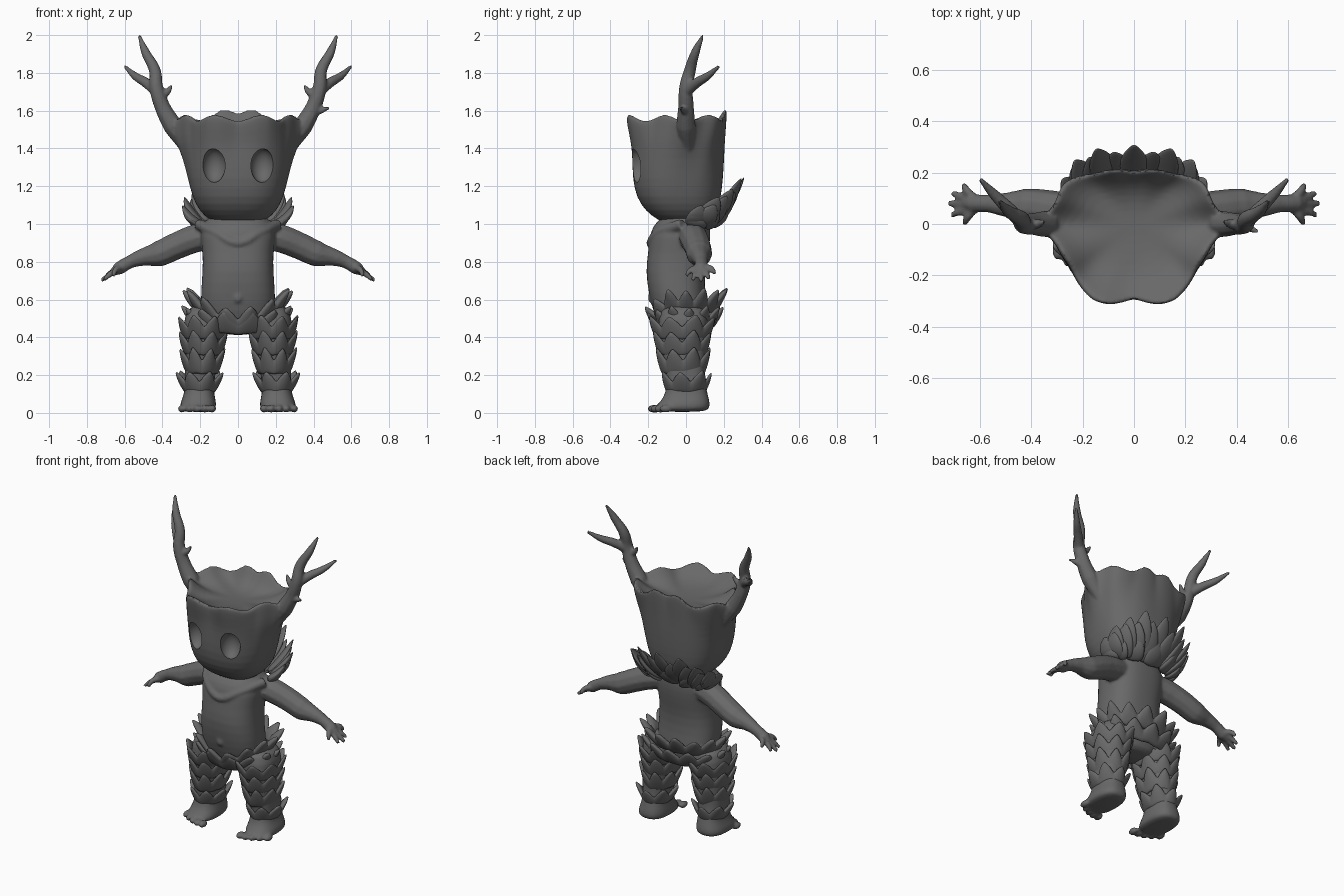
import bpy, bmesh
from math import sin, cos, pi, atan2, hypot
from mathutils import Vector

cube = bpy.data.objects.get("Cube")
if cube:
    bpy.data.objects.remove(cube)

mat = bpy.data.materials.new("charcoal_grey")
mat.use_nodes = True
GREY = (0.14, 0.14, 0.14, 1)
mat.diffuse_color = GREY
mat.node_tree.nodes["Principled BSDF"].inputs["Base Color"].default_value = GREY


def add_object(name, data):
    ob = bpy.data.objects.new(name, data)
    bpy.context.collection.objects.link(ob)
    return ob


def bake(ob):
    """Replace an object by its evaluated mesh."""
    dg = bpy.context.evaluated_depsgraph_get()
    me = bpy.data.meshes.new_from_object(ob.evaluated_get(dg))
    name = ob.name
    bpy.data.objects.remove(ob)
    me.materials.clear()
    me.materials.append(mat)
    me.shade_smooth()
    return add_object(name, me)


def loft(name, rings, levels=0, closed=False):
    """Skin closed rings of points, capping the ends or joining them."""
    bm = bmesh.new()
    rows = [[bm.verts.new(p) for p in ring] for ring in rings]
    n = len(rows[0])
    for a, b in zip(rows, rows[1:] + (rows[:1] if closed else [])):
        for i in range(n):
            bm.faces.new((a[i], a[(i + 1) % n], b[(i + 1) % n], b[i]))
    if not closed:
        bm.faces.new(rows[0])
        bm.faces.new(rows[-1])
    bmesh.ops.recalc_face_normals(bm, faces=bm.faces)
    me = bpy.data.meshes.new(name)
    bm.to_mesh(me)
    bm.free()
    ob = add_object(name, me)
    if levels:
        ob.modifiers.new("Smooth", 'SUBSURF').levels = levels
    return bake(ob)


def tube(name, points):
    """Tapered round limb through (x, y, z, radius) points."""
    cu = bpy.data.curves.new(name, 'CURVE')
    cu.dimensions = '3D'
    cu.bevel_depth, cu.bevel_resolution, cu.resolution_u = 1, 3, 8
    cu.use_fill_caps = True
    sp = cu.splines.new('BEZIER')
    sp.bezier_points.add(len(points) - 1)
    for bp, (x, y, z, r) in zip(sp.bezier_points, points):
        bp.co, bp.radius = (x, y, z), r
        bp.handle_left_type = bp.handle_right_type = 'AUTO'
    return bake(add_object(name, cu))


def ball(name, loc, size):
    bm = bmesh.new()
    bmesh.ops.create_uvsphere(bm, u_segments=32, v_segments=20, radius=1)
    for v in bm.verts:
        v.co = Vector(a * b + c for a, b, c in zip(v.co, size, loc))
    me = bpy.data.meshes.new(name)
    bm.to_mesh(me)
    bm.free()
    return bake(add_object(name, me))


def fuse(name, parts, voxel, repeat):
    """Blend overlapping parts into one sculpted skin."""
    bpy.ops.object.select_all(action='DESELECT')
    for p in parts:
        p.select_set(True)
    bpy.context.view_layer.objects.active = parts[0]
    bpy.ops.object.join()
    ob = parts[0]
    ob.name = name
    rm = ob.modifiers.new("Fuse", 'REMESH')
    rm.mode, rm.voxel_size = 'VOXEL', voxel
    sm = ob.modifiers.new("Relax", 'SMOOTH')
    sm.factor, sm.iterations = 0.5, repeat
    return bake(ob)


def oval(t, cx, hw, yf, yb, e):
    """Point on a rounded-box outline; t = 0 faces the front."""
    s, c = sin(t), -cos(t)
    sq = lambda v: abs(v) ** e * (1 if v > 0 else -1)
    return cx + hw * sq(s), (yf + yb) / 2 + (yb - yf) / 2 * sq(c)


def column(name, cx, sections, n=32, e=0.8):
    return loft(name, [[(*oval(2 * pi * i / n, cx + dx, hw, yf, yb, e), z) for i in range(n)]
                       for z, dx, hw, yf, yb in sections], 1)


# Head: rounded jaw that opens into an angular, wavy-rimmed shallow bowl
RIM = [(0, -.293), (.1, -.32), (.165, -.3), (.25, -.165), (.31, -.07), (.38, 0),
       (.31, .08), (.28, .165), (.15, .2), (0, .208)]
POLAR = [(atan2(x, -y), hypot(x, y)) for x, y in RIM]


def rim_point(t):
    a = min(t, 2 * pi - t)
    for (a0, r0), (a1, r1) in zip(POLAR, POLAR[1:]):
        if a <= a1 + 1e-6:
            r = r0 + (r1 - r0) * (a - a0) / (a1 - a0)
            return r * sin(t), -r * cos(t)


def head_ring(z, hw, yf, yb, mix, wave, scale=1, n=64):
    ring = []
    for i in range(n):
        t = 2 * pi * i / n
        p, q = Vector(oval(t, 0, hw, yf, yb, .8)), Vector(rim_point(t))
        x, y = p.lerp(q, mix) * scale
        dz = -.018 * cos(8 * t) + .045 * max(0, -cos(t)) ** 6
        ring.append((x, y, z + wave * dz))
    return ring


TOP = (.29, -.275, .2)
head = loft("head_shell", [
    head_ring(.99, .08, -.07, .08, 0, 0), head_ring(1.02, .15, -.15, .13, 0, 0),
    head_ring(1.07, .205, -.215, .165, 0, 0), head_ring(1.14, .24, -.262, .185, 0, 0),
    head_ring(1.24, .26, -.282, .195, .05, 0), head_ring(1.35, .272, -.28, .2, .2, 0),
    head_ring(1.43, *TOP, .45, .1), head_ring(1.5, *TOP, .8, .5),
    head_ring(1.56, *TOP, 1, 1), head_ring(1.567, *TOP, 1, 1, .95),
    head_ring(1.535, *TOP, 1, .7, .83), head_ring(1.505, *TOP, 1, .3, .65),
    head_ring(1.49, *TOP, .8, 0, .4), head_ring(1.485, *TOP, .5, 0, .1)], 1)

# Antlers: one beam with tines on each side
parts = [head]
for s in (1, -1):
    tines = [
        [(.27, .01, 1.4, .035), (.345, 0, 1.52, .052), (.4, 0, 1.62, .042), (.432, 0, 1.72, .037),
         (.44, .02, 1.81, .032), (.49, .05, 1.91, .024), (.524, .09, 2.0, .008)],
        [(.43, 0, 1.7, .03), (.49, .06, 1.75, .027), (.54, .11, 1.78, .022), (.6, .175, 1.835, .009)],
        [(.42, 0, 1.68, .026), (.38, 0, 1.695, .02), (.35, .01, 1.735, .008)]]
    if s > 0:
        tines.append([(.38, 0, 1.59, .03), (.43, -.01, 1.6, .02), (.485, -.03, 1.615, .007)])
    parts += [tube("tine", [(s * x, y, z, r) for x, y, z, r in pts]) for pts in tines]
head = fuse("head_with_antlers", parts, .008, 2)

# Eye sockets
for s in (1, -1):
    cutter = ball("eye_cutter", (s * .128, -.265, 1.31), (.062, .065, .09))
    cutter.hide_render = True
    cut = head.modifiers.new("Socket", 'BOOLEAN')
    cut.operation, cut.object = 'DIFFERENCE', cutter
    head = bake(head)
    bpy.data.objects.remove(cutter)
bpy.ops.object.select_all(action='DESELECT')
head.select_set(True)
bpy.context.view_layer.objects.active = head
bpy.ops.object.shade_smooth_by_angle(angle=.7)

# Torso, arms, hands, legs and feet blended as one skin
parts = [column("torso", 0, [
    (.41, 0, .1, -.11, .08), (.46, 0, .16, -.14, .1), (.54, 0, .195, -.175, .115),
    (.63, 0, .198, -.197, .1), (.75, 0, .187, -.215, .1), (.85, 0, .187, -.2, .12),
    (.93, 0, .2, -.195, .13), (.99, 0, .195, -.175, .13), (1.03, 0, .16, -.135, .12),
    (1.07, 0, .1, -.08, .08)])]
parts.append(tube("collar_fold", [(.21, -.02, 1.0, .03), (.11, -.15, .95, .025), (0, -.185, .9, .025),
                                  (-.11, -.15, .95, .025), (-.21, -.02, 1.0, .03)]))
parts.append(ball("navel", (0, -.19, .61), (.022, .01, .028)))
TIPS = [(.66, 0, .725), (.71, .035, .705), (.725, .08, .7), (.71, .12, .71), (.665, .155, .735)]
for s in (1, -1):
    parts.append(tube("arm", [(s * x, y, z, r) for x, y, z, r in (
        (.12, .03, .945, .07), (.22, .04, .925, .077), (.33, .06, .882, .073), (.42, .07, .842, .07),
        (.5, .075, .825, .048), (.57, .08, .8, .035), (.63, .08, .765, .036), (.66, .08, .745, .022))]))
    for x, y, z in TIPS:
        parts.append(tube("finger", [(s * .625, .06 + y * .25, .768, .02),
                                     (s * (x + .64) / 2, y * .7 + .024, z + .03, .016), (s * x, y, z, .011)]))
    parts.append(column("leg", s * .205, [
        (.004, .007 * s, .075, -.14, .1), (.025, .007 * s, .097, -.17, .128), (.06, .005 * s, .094, -.135, .125),
        (.1, 0, .079, -.11, .115), (.16, 0, .076, -.1, .1), (.25, -.01 * s, .085, -.12, .1),
        (.38, -.02 * s, .1, -.145, .11), (.5, -.035 * s, .12, -.15, .12), (.58, -.05 * s, .1, -.12, .1)]))
    for i in range(5):
        parts.append(ball("toe", (s * (.137 + .04 * i), -.17 + .004 * i * i, .022), (.021, .034, .021)))
body = fuse("body", parts, .009, 3)


# Scale skirts: flared bands with a row of upward pointing tips
def scale_band(name, cx, cy, base, tip, zb, zt, count, drop=0, per=8):
    n, h = count * per, zt - zb

    def ring(v, inner=False):
        pts = []
        for i in range(n):
            t = 2 * pi * i / n
            u = (i % per) / per
            f = (1 - abs(2 * u - 1)) ** .8
            k = 1 + .12 * sin(3.7 * (i // per))
            flare = (.35 + .65 * f * k) * v ** 1.5 + .3 * sin(pi * v) * (.6 + .4 * f)
            if inner:
                flare = flare * .6 - .35
            rx, ry = (b + (e - b) * flare for b, e in zip(base, tip))
            z = zb + h * v * (.5 + .5 * f * k) - drop * max(0, cos(t)) ** 3
            pts.append((cx + rx * sin(t), cy - ry * cos(t), z))
        return pts
    return loft(name, [ring(v) for v in (0, .25, .5, .75, 1)] + [ring(.7, True), ring(.1, True)], 1, True)


scale_band("hip_scales", 0, 0, (.215, .15), (.31, .235), .52, .675, 14, .1)
scale_band("rear_hip_scales", 0, -.005, (.225, .145), (.31, .215), .44, .58, 13, .03)
for s, side in ((1, "left"), (-1, "right")):
    scale_band(side + "_thigh_scales", s * .178, -.02, (.11, .135), (.155, .195), .385, .53, 8)
    scale_band(side + "_knee_scales", s * .185, -.02, (.095, .122), (.145, .17), .3, .45, 8)
    scale_band(side + "_shin_scales", s * .19, -.015, (.08, .11), (.137, .16), .2, .36, 8)
    scale_band(side + "_ankle_scales", s * .203, 0, (.075, .1), (.14, .145), .1, .235, 7)


# Ruff: overlapping pointed leaves fanned around the back of the neck
def leaf(name, base, tip, width, bow):
    base, tip = Vector(base), Vector(tip)
    axis = (tip - base).normalized()
    out = Vector((base.x, base.y + .02, 0)).normalized()
    across = axis.cross(out).normalized()
    normal = across.cross(axis)
    rings = []
    for k, w in enumerate((.7, .95, 1, .9, .65, .08)):
        f = k / 5
        mid = base.lerp(tip, f) + normal * bow * sin(pi * f)
        rings.append([mid + across * width * w * cos(a) + normal * width * .35 * w * sin(a)
                      for a in (2 * pi * j / 10 for j in range(10))])
    return loft(name, rings, 1)


for row, (count, rx, ry, y0, z0, lift) in enumerate(((9, .295, .23, .08, 1.1, .15),
                                                     (10, .29, .205, .08, 1.085, .105),
                                                     (7, .26, .16, .08, 1.06, .05))):
    for i in range(count):
        a = (i / (count - 1) * 2 - 1) * 1.65
        c = max(cos(a), 0)
        side = abs(sin(a)) ** .75 * (1 if a > 0 else -1)
        leaf(f"ruff_leaf_{row}_{i}", (.2 * sin(a), .04 + .09 * c, 1.0 - .008 * row),
             (rx * side, y0 + ry * c ** .8, z0 + lift * c ** 1.4 + .012 * (i % 2)), .064, .014)
